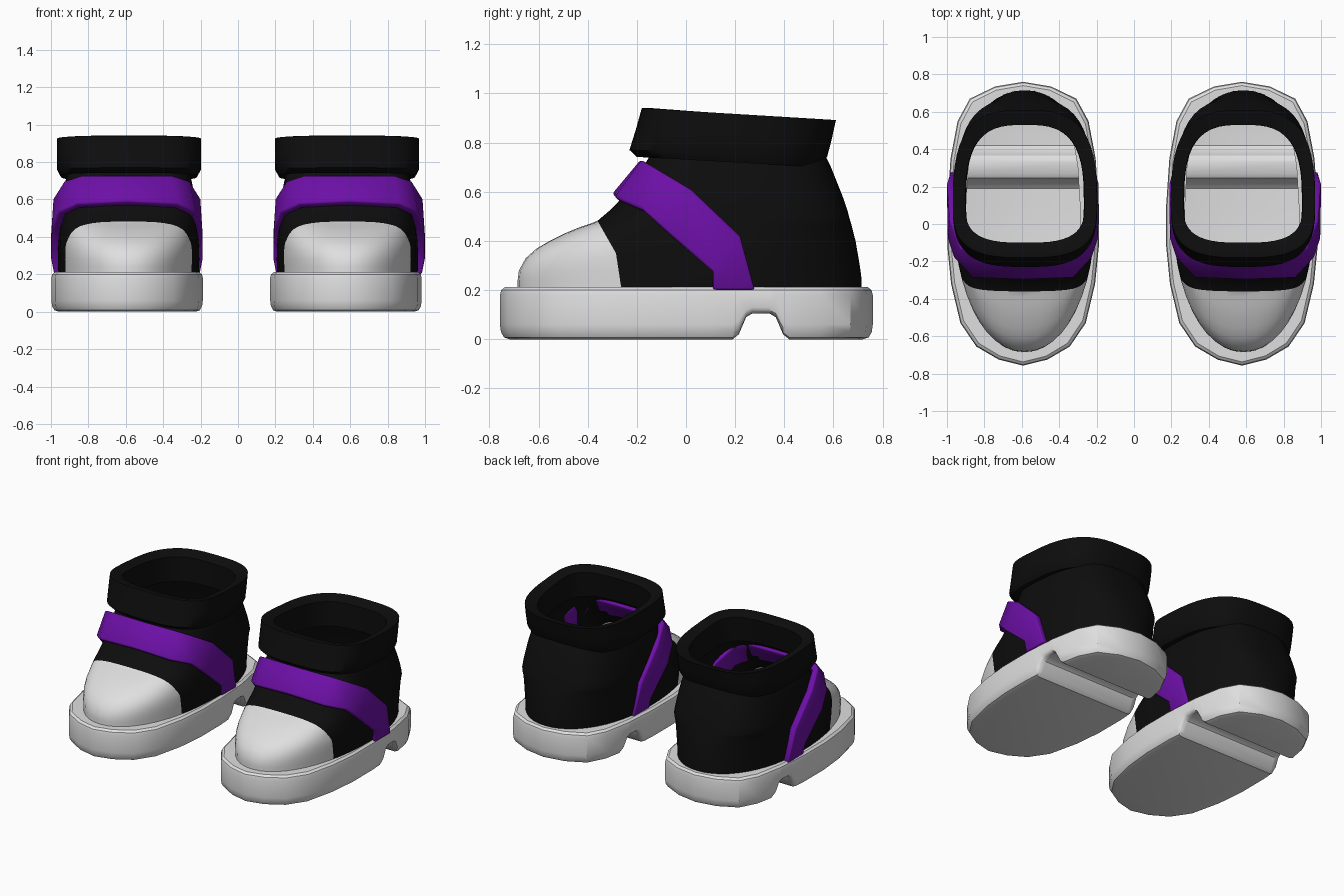
import bpy, bmesh, math
from mathutils import Vector

if "Cube" in bpy.data.objects:
    bpy.data.objects.remove(bpy.data.objects["Cube"])


def material(name, color):
    m = bpy.data.materials.new(name)
    m.diffuse_color = (*color, 1)
    m.use_nodes = True
    m.node_tree.nodes["Principled BSDF"].inputs["Base Color"].default_value = m.diffuse_color
    return m


BLACK = material("black fabric", (0.004, 0.004, 0.004))
WHITE = material("off white rubber", (0.74, 0.74, 0.74))
PURPLE = material("purple strap", (0.15, 0.005, 0.38))


def finish(bm, name, mats, x, angle=40, recalc=True):
    if recalc:
        bmesh.ops.recalc_face_normals(bm, faces=bm.faces)
    me = bpy.data.meshes.new(name)
    bm.to_mesh(me)
    bm.free()
    for m in mats:
        me.materials.append(m)
    ob = bpy.data.objects.new(name, me)
    bpy.context.collection.objects.link(ob)
    ob.location.x = x
    bpy.ops.object.select_all(action='DESELECT')
    ob.select_set(True)
    bpy.context.view_layer.objects.active = ob
    bpy.ops.object.shade_smooth_by_angle(angle=math.radians(angle))
    return ob


def loft(bm, rings, closed=False):
    vs = [[bm.verts.new(p) for p in r] for r in rings]
    n = len(vs[0])
    pairs = list(zip(vs, vs[1:])) + ([(vs[-1], vs[0])] if closed else [])
    for a, b in pairs:
        for i in range(n):
            j = (i + 1) % n
            bm.faces.new((a[i], a[j], b[j], b[i]))
    return vs


def ring(yf, yb, w, zf, zb, n, yc=0.1, seg=48):
    """Rounded section with separate front/back lengths, tilted from zf to zb."""
    pts = []
    for i in range(seg):
        a = 2 * math.pi * i / seg
        c, s = math.cos(a), math.sin(a)
        x = w * math.copysign(abs(c) ** (2 / n), c)
        t = math.copysign(abs(s) ** (2 / n), s)
        y = yc + t * (yb - yc if t > 0 else yc - yf)
        pts.append((x, y, zf + (zb - zf) * (y - yf) / (yb - yf)))
    return pts


def cut(bm, co, no):
    bmesh.ops.bisect_plane(bm, geom=bm.verts[:] + bm.edges[:] + bm.faces[:],
                           plane_co=co, plane_no=no, dist=1e-5)


# Sole: faceted outline, rounded edges, heel notch, open inside the boot
HALF = [(0, .76), (.15, .735), (.285, .67), (.35, .55), (.388, .35), (.405, .1),
        (.405, -.12), (.385, -.32), (.335, -.53), (.25, -.655), (.13, -.725)]
OUTLINE = HALF + [(0, -.757)] + [(-x, y) for x, y in HALF[:0:-1]]
NOTCH = [(.19, 0), (.215, .02), (.245, .09), (.27, .105),
         (.34, .105), (.365, .09), (.395, .02), (.42, 0)]


def notch(y):
    for (y0, h0), (y1, h1) in zip(NOTCH, NOTCH[1:]):
        if y0 <= y <= y1:
            return h0 + (h1 - h0) * (y - y0) / (y1 - y0)
    return 0


def sole(x):
    bm = bmesh.new()
    layers = [(.04, 0), (.016, .008), (.004, .03), (0, .06), (0, .18),
              (.005, .2), (.02, .212), (.1, .212)]
    rings = [[(px * (1 - d / .405), py * (1 - d / .757), z) for px, py in OUTLINE]
             for d, z in layers]
    vs = loft(bm, rings)
    bm.faces.new(vs[0][::-1])
    for y, _ in NOTCH:
        cut(bm, (0, y, 0), (0, 1, 0))
    for v in bm.verts:
        v.co.z += notch(v.co.y) * max(0, 1 - v.co.z / .18)
    finish(bm, "sole", [WHITE], x, 35)


# Upper: z, front y, back y, half width, squareness
UPPER = [(.2, -.685, .715, .375, 2.1), (.24, -.685, .715, .377, 2.1),
         (.28, -.68, .71, .378, 2.15), (.33, -.652, .702, .378, 2.25),
         (.37, -.607, .695, .377, 2.35), (.4, -.555, .69, .375, 2.45),
         (.43, -.495, .682, .372, 2.6), (.455, -.435, .676, .37, 2.75),
         (.47, -.39, .672, .368, 2.9), (.482, -.36, .668, .367, 3),
         (.52, -.315, .658, .364, 3), (.56, -.275, .645, .36, 3),
         (.6, -.24, .63, .355, 3), (.65, -.205, .61, .347, 3),
         (.7, -.175, .59, .337, 3), (.75, -.145, .565, .325, 3)]


def upper(x):
    bm = bmesh.new()
    loft(bm, [ring(f, b, w, z, z, n) for z, f, b, w, n in UPPER])
    # opening hidden behind the strap
    gap = [f for f in bm.faces for c in [f.calc_center_median()]
           if .6 < c.z < .7 and c.y < -.05 and abs(c.x) < .23]
    bmesh.ops.delete(bm, geom=gap, context='FACES')
    # toe cap boundary: two cut planes, front side is white
    line = [(-.262, .2), (-.285, .35), (-.36, .482)]
    planes = [(Vector((0, *p)), Vector((0, q[1] - p[1], p[0] - q[0])))
              for p, q in zip(line, line[1:])]
    for co, no in planes:
        cut(bm, co, no)
    for f in bm.faces:
        c = f.calc_center_median()
        f.material_index = int(all((c - co).dot(no) < 0 for co, no in planes))
    finish(bm, "boot_upper", [BLACK, WHITE], x, 50)


# Padded collar: closed section swept round the ankle
COLLAR = [(-.13, .53, .315, .745, .7), (-.2, .55, .365, .742, .7),
          (-.23, .575, .385, .77, .745), (-.205, .592, .386, .85, .81),
          (-.18, .61, .385, .94, .892), (-.16, .585, .37, .942, .886),
          (-.1, .53, .318, .92, .87)]


def collar(x):
    bm = bmesh.new()
    loft(bm, [ring(*r, 3) for r in COLLAR], closed=True)
    finish(bm, "collar", [BLACK], x, 50)


# Strap: upper edge point and lower edge point at each station, mirrored
STRAP = [((.24, -.18, .73), (.27, -.29, .578)), ((.335, -.13, .7), (.37, -.18, .53)),
         ((.392, .02, .61), (.402, -.08, .44)), ((.405, .22, .42), (.405, .11, .275)),
         ((.388, .28, .2), (.388, .11, .2))]


def strap(x):
    def flip(p):
        return (-p[0], p[1], p[2])
    stations = [(flip(u), flip(l)) for u, l in STRAP[::-1]]
    stations += [((0, -.185, .73), (0, -.3, .592))] + STRAP
    bm = bmesh.new()
    vs = [(bm.verts.new(u), bm.verts.new(l)) for u, l in stations]
    for (u0, l0), (u1, l1) in zip(vs, vs[1:]):
        bm.faces.new((u0, l0, l1, u1))
    ob = finish(bm, "strap", [PURPLE], x, 30, recalc=False)
    m = ob.modifiers.new("thickness", 'SOLIDIFY')
    m.thickness, m.offset = .045, -1
    b = ob.modifiers.new("soft edges", 'BEVEL')
    b.width, b.segments, b.angle_limit = .01, 2, math.radians(50)


# Pair of shoes
for side in (-1, 1):
    sole(side * .585 - .008)
    upper(side * .585)
    collar(side * .583)
    strap(side * .594)
